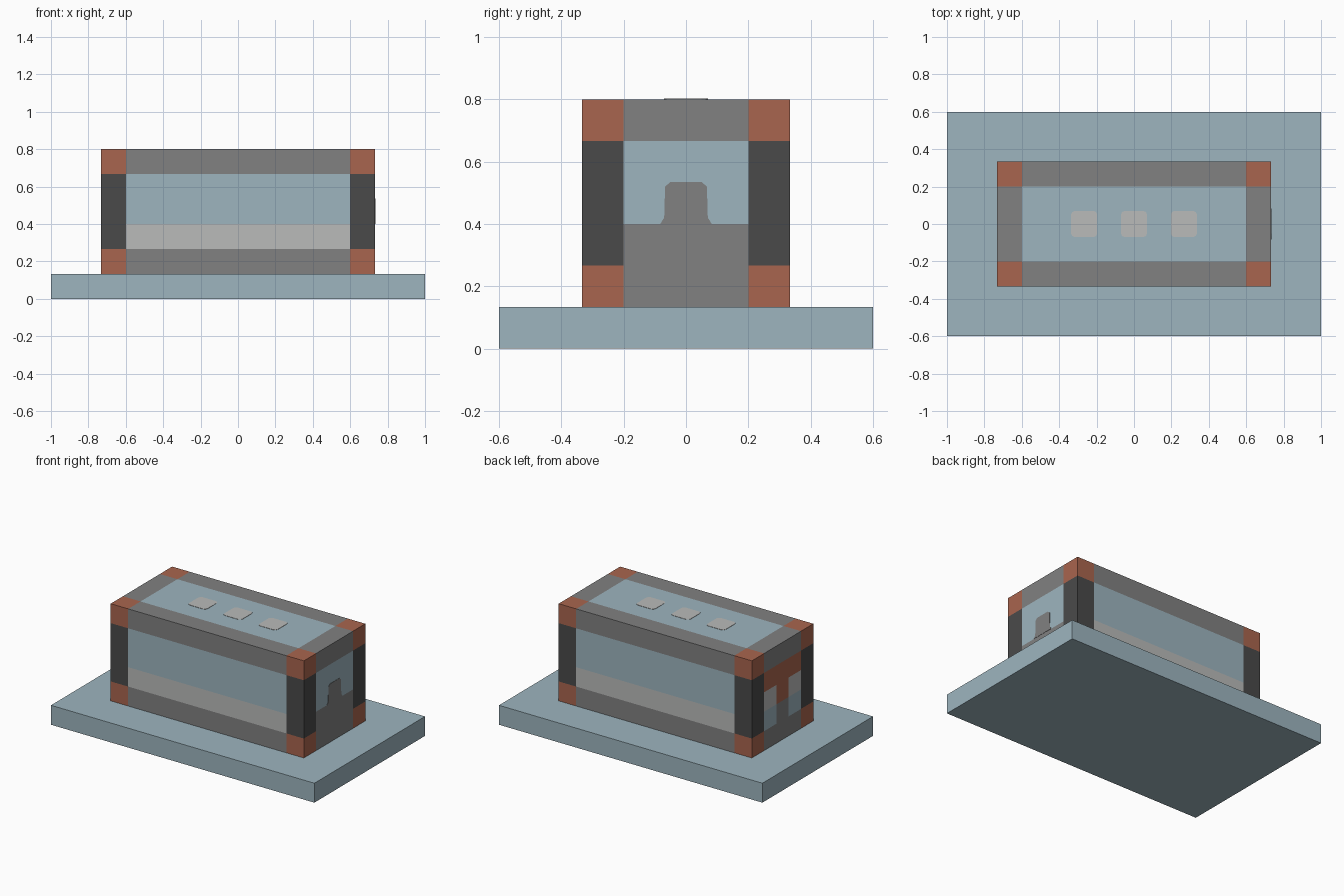
import bpy
import bmesh
from mathutils import Matrix, Vector

cube = bpy.data.objects.get("Cube")
if cube:
    bpy.data.objects.remove(cube, do_unlink=True)

U = 2 / 15                      # one block cell
BOX = Vector((5.5, 2.5, 2.5)) * U   # half size of the container
MID = Vector((0, 0, 3.5 * U))       # centre of the container
FRAME = Vector((4.5, 1.5, 1.5)) * U  # inner edge of the frame


def material(name, rgb):
    lin = [((c / 255 + 0.055) / 1.055) ** 2.4 for c in rgb] + [1]
    mat = bpy.data.materials.new(name)
    mat.use_nodes = True
    mat.diffuse_color = lin
    mat.node_tree.nodes["Principled BSDF"].inputs["Base Color"].default_value = lin
    return mat


blue = material("pale blue", (157, 181, 191))
gray = material("mid gray", (129, 129, 129))
dark = material("dark gray", (74, 74, 74))
rust = material("rust", (169, 101, 78))
light = material("light gray", (186, 187, 186))


def finish(name, bm, mats):
    mesh = bpy.data.meshes.new(name)
    bm.to_mesh(mesh)
    bm.free()
    for m in mats:
        mesh.materials.append(m)
    obj = bpy.data.objects.new(name, mesh)
    bpy.context.collection.objects.link(obj)
    return obj


def box(half, centre):
    bm = bmesh.new()
    bmesh.ops.create_cube(bm, size=2, matrix=Matrix.Translation(centre) @ Matrix.Diagonal((*half, 1)))
    return bm


def plate(name, points, offset, mat):
    """Thin plate from an outline, raised along the offset vector."""
    bm = bmesh.new()
    face = bm.faces.new([bm.verts.new(p) for p in points])
    ext = bmesh.ops.extrude_face_region(bm, geom=[face])
    verts = [g for g in ext["geom"] if isinstance(g, bmesh.types.BMVert)]
    bmesh.ops.translate(bm, vec=offset, verts=verts)
    bmesh.ops.recalc_face_normals(bm, faces=bm.faces)
    return finish(name, bm, [mat])


# Base slab
finish("base_slab", box((1, 0.6, U / 2), (0, 0, U / 2)), [blue])

# Container, cut along the cell lines
bm = box(BOX, MID)
cuts = {0: (-4.5, 4.5), 1: (-1.5, -0.5, 0.5, 1.5), 2: (-1.5, -0.5, 0.5, 1.5)}
for axis, places in cuts.items():
    normal = Vector([float(i == axis) for i in range(3)])
    for p in places:
        bmesh.ops.bisect_plane(bm, geom=bm.verts[:] + bm.edges[:] + bm.faces[:],
                               plane_co=MID + normal * p * U, plane_no=normal)

palette = [blue, gray, dark, rust, light]


def cell_colour(c, n):
    outside = [abs(c[i]) > FRAME[i] for i in range(3)]
    if sum(outside) == 3:               # corner blocks
        return rust
    if sum(outside) == 2:               # posts and rails
        return gray if outside[2] else dark
    low = c.z < -U / 2
    if abs(n.y) > 0.5:                  # long sides
        return light if low else blue
    if n.x > 0.5:                       # plain end
        return gray if low else blue
    if n.x < -0.5:                      # end with the T shape
        centre = abs(c.y) < U / 2
        if low:
            return gray if centre else blue
        return rust if centre or c.z > U / 2 else light
    return blue                         # roof


bm.normal_update()
for f in bm.faces:
    f.material_index = palette.index(cell_colour(f.calc_center_median() - MID, f.normal))
finish("container", bm, palette)

# Roof lights
h, r = 0.07, 0.02
corner = [(h, h - r), (h - r * 0.3, h - r * 0.3), (h - r, h)]
outline = []
for k in range(4):
    turn = Matrix.Rotation(k * 1.5707963, 2)
    outline += [turn @ Vector(p) for p in corner]
for i, name in zip((-1, 0, 1), ("right", "middle", "left")):
    plate("roof_light_" + name,
          [(p.x + i * 2 * U, p.y, 6 * U - 0.001) for p in outline], (0, 0, 0.003), light)

# Raised tab on the plain end
side = [(0.083, 0.40), (0.07, 0.42), (0.067, 0.52), (0.05, 0.535)]
tab = side + [(-y, z) for y, z in reversed(side)]
plate("end_tab", [(BOX.x - 0.001, y, z) for y, z in tab], (0.003, 0, 0), gray)
